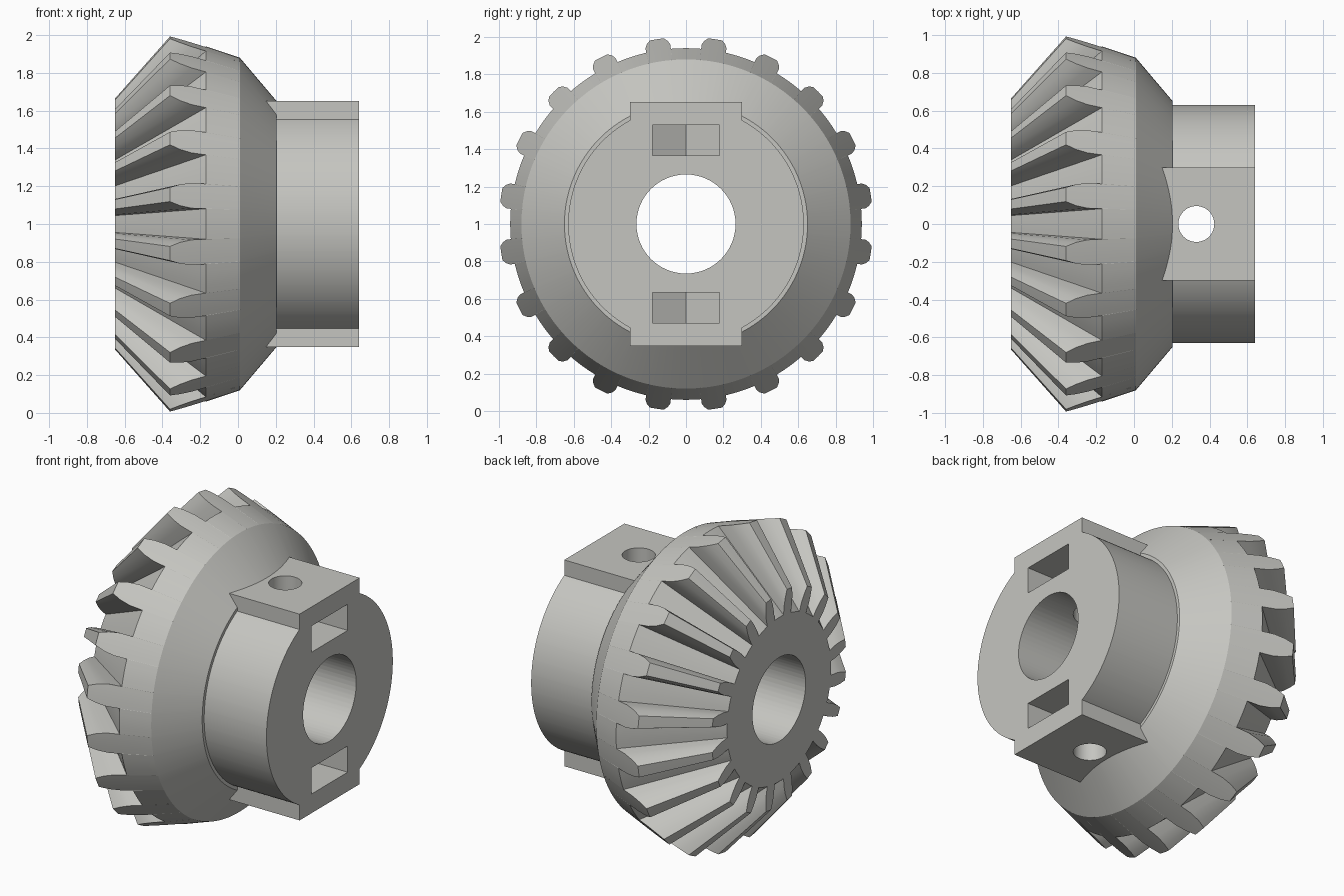
import bpy, bmesh, math
from mathutils import Matrix, Vector

if "Cube" in bpy.data.objects:
    bpy.data.objects.remove(bpy.data.objects["Cube"])

TEETH = 20
APEX = -1.24          # tooth cones meet here on the axis
FACE_X = -0.65        # flat small end of the gear
CENTRE = Vector((0, 0, 1))

metal = bpy.data.materials.new("light_grey_metal")
metal.diffuse_color = (0.56, 0.56, 0.53, 1)
metal.use_nodes = True
metal.node_tree.nodes["Principled BSDF"].inputs["Base Color"].default_value = metal.diffuse_color


def finish(bm, name):
    bmesh.ops.recalc_face_normals(bm, faces=bm.faces)
    me = bpy.data.meshes.new(name)
    bm.to_mesh(me)
    bm.free()
    ob = bpy.data.objects.new(name, me)
    bpy.context.collection.objects.link(ob)
    me.materials.append(metal)
    return ob


def box(name, lo, hi):
    bm = bmesh.new()
    bmesh.ops.create_cube(bm, size=1)
    lo, hi = Vector(lo), Vector(hi)
    for v in bm.verts:
        v.co = Vector([(c + 0.5) * (b - a) + a for c, a, b in zip(v.co, lo, hi)]) + CENTRE
    return finish(bm, name)


def cylinder(name, radius, depth, matrix):
    bm = bmesh.new()
    bmesh.ops.create_cone(bm, cap_ends=True, segments=64, radius1=radius,
                          radius2=radius, depth=depth, matrix=matrix)
    return finish(bm, name)


def prism(name, outline, z0, z1):
    bm = bmesh.new()
    face = bm.faces.new([bm.verts.new((x, y, z0 + 1)) for x, y in outline])
    top = bmesh.ops.extrude_face_region(bm, geom=[face])["geom"]
    bmesh.ops.translate(bm, vec=(0, 0, z1 - z0),
                        verts=[g for g in top if isinstance(g, bmesh.types.BMVert)])
    return finish(bm, name)


def combine(target, tool, operation):
    mod = target.modifiers.new(operation, 'BOOLEAN')
    mod.object, mod.operation, mod.solver = tool, operation, 'EXACT'
    bpy.context.view_layer.objects.active = target
    bpy.ops.object.modifier_apply(modifier=mod.name)
    bpy.data.objects.remove(tool)


# One tooth pitch: (angle, height above root from 0 to 1)
flank = [(0.071, 0), (0.070, 0.4), (0.058, 0.72), (0.038, 1)]
half_pitch = math.pi / TEETH
pitch = [(-a, t) for a, t in flank] + [(0, 1)] + [(a, t) for a, t in reversed(flank)]
gap = 2 * (half_pitch - 0.071)
pitch += [(0.071 + gap * k / 4, 0) for k in (1, 2, 3)]
loop = [((2 * k + 1) * half_pitch + a, t) for k in range(TEETH) for a, t in pitch]


def large_end(t):
    return -0.17 - 0.19 * t, 0.94 + 0.06 * t


def small_end(t):
    x, r = large_end(t)
    return FACE_X, r * (FACE_X - APEX) / (x - APEX)


# Gear body: rings lofted along the axis, closed into a solid around the bore
sections = [lambda t: (FACE_X, 0.2), small_end, large_end]
for x, r in [(0.01, 0.88), (0.205, 0.65), (0.205, 0.63), (0.64, 0.63), (0.64, 0.2)]:
    sections.append(lambda t, x=x, r=r: (x, r))
bm = bmesh.new()
rings = []
for section in sections:
    ring = []
    for a, t in loop:
        x, r = section(t)
        ring.append(bm.verts.new((x, r * math.cos(a), 1 + r * math.sin(a))))
    rings.append(ring)
n = len(loop)
for j, ring in enumerate(rings):
    nxt = rings[(j + 1) % len(rings)]
    for i in range(n):
        k = (i + 1) % n
        bm.faces.new((ring[i], ring[k], nxt[k], nxt[i]))
gear = finish(bm, "bevel_gear")

# Clamping blocks above and below the hub
for s in (1, -1):
    z0, z1 = sorted((0.4 * s, 0.651 * s))
    combine(gear, box("clamp_block", (0.1, -0.3, z0), (0.64, 0.3, z1)), 'UNION')

# Shaft bore
along_x = Matrix.Translation(CENTRE) @ Matrix.Rotation(math.pi / 2, 4, 'Y')
combine(gear, cylinder("bore_cutter", 0.265, 2, along_x), 'DIFFERENCE')

# Nut pockets with a pointed floor
for s in (1, -1):
    z0, z1 = sorted((0.365 * s, 0.53 * s))
    outline = [(0.8, -0.18), (0.8, 0.18), (0.226, 0.18), (0.122, 0), (0.226, -0.18)]
    combine(gear, prism("nut_pocket_cutter", outline, z0, z1), 'DIFFERENCE')

# Set screw hole through both blocks
through_z = Matrix.Translation((0.33, 0, 1))
combine(gear, cylinder("screw_hole_cutter", 0.095, 2, through_z), 'DIFFERENCE')

bpy.ops.object.select_all(action='DESELECT')
gear.select_set(True)
bpy.context.view_layer.objects.active = gear
bpy.ops.object.shade_smooth_by_angle(angle=math.radians(25))
